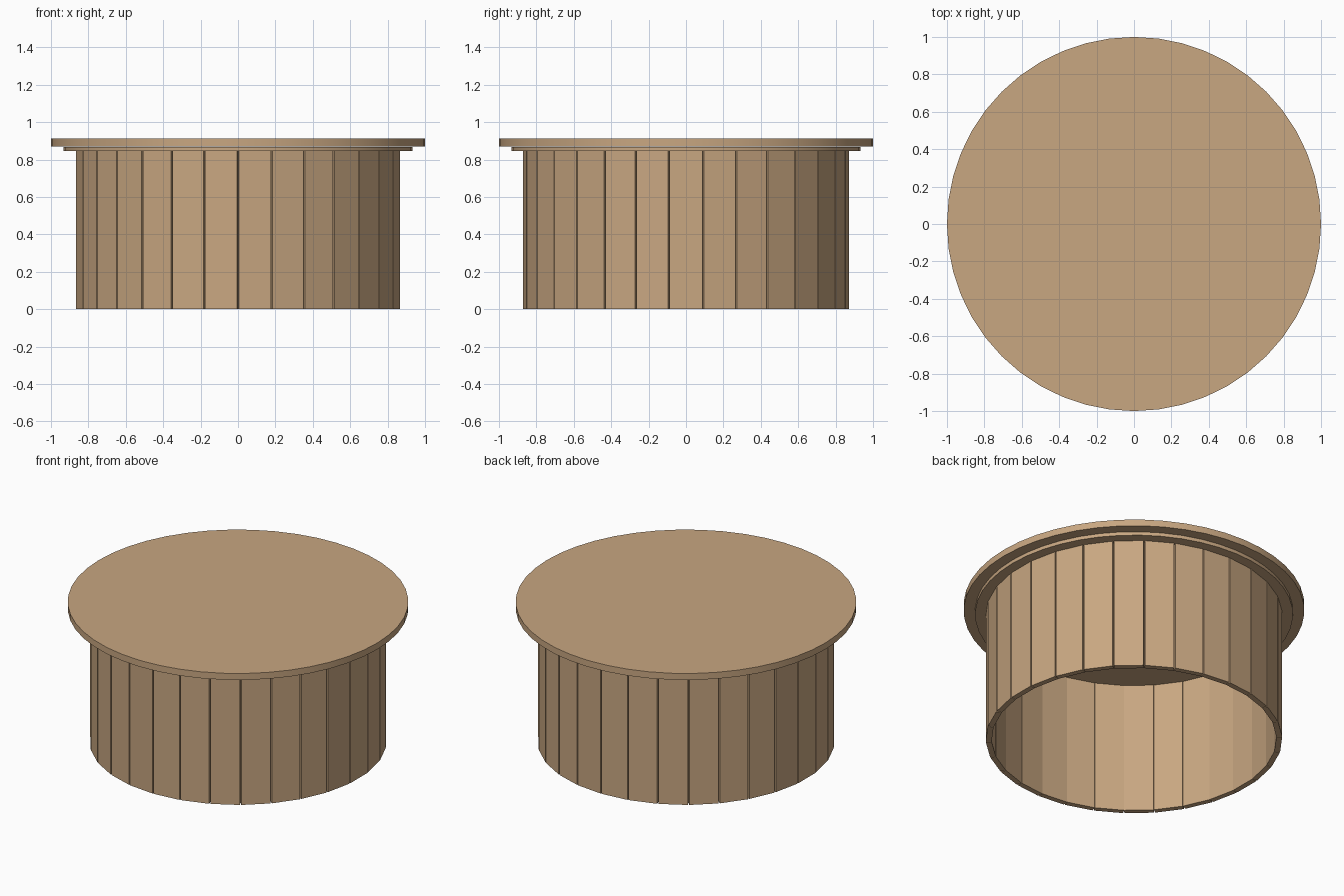
import bpy, bmesh, math

if "Cube" in bpy.data.objects:
    bpy.data.objects.remove(bpy.data.objects["Cube"])

wood = bpy.data.materials.new("light_wood")
wood.diffuse_color = (0.58, 0.385, 0.22, 1)
wood.use_nodes = True
wood.node_tree.nodes["Principled BSDF"].inputs["Base Color"].default_value = wood.diffuse_color


def finish(name, bm):
    bmesh.ops.recalc_face_normals(bm, faces=bm.faces)
    me = bpy.data.meshes.new(name)
    bm.to_mesh(me)
    bm.free()
    me.materials.append(wood)
    ob = bpy.data.objects.new(name, me)
    bpy.context.collection.objects.link(ob)
    return ob


def disc(name, radius, z0, z1, sides=48):
    bpy.ops.mesh.primitive_cylinder_add(vertices=sides, radius=radius, depth=z1 - z0,
                                        location=(0, 0, (z0 + z1) / 2))
    ob = bpy.context.object
    ob.name = name
    ob.data.materials.append(wood)
    bpy.ops.object.shade_smooth_by_angle(angle=math.radians(30))


# Table top and the thinner stepped disc beneath it
disc("table_top", 1.0, 0.87, 0.912)
disc("under_top", 0.933, 0.845, 0.868)

# Drum base: 30 flat upright slats, touching inside, slightly open outside
COUNT, R, THICK, HEIGHT = 30, 0.866, 0.034, 0.845
half = (R - THICK) * math.tan(math.pi / COUNT) - 0.0005
bm = bmesh.new()
for i in range(COUNT):
    a = -math.pi / 2 + (i + 0.5) * 2 * math.pi / COUNT
    ca, sa = math.cos(a), math.sin(a)
    foot = [bm.verts.new((r * ca - t * sa, r * sa + t * ca, 0))
            for r, t in ((R - THICK, -half), (R, -half), (R, half), (R - THICK, half))]
    face = bm.faces.new(foot)
    ext = bmesh.ops.extrude_face_region(bm, geom=[face], use_keep_orig=True)
    top = [g for g in ext["geom"] if isinstance(g, bmesh.types.BMVert)]
    bmesh.ops.translate(bm, verts=top, vec=(0, 0, HEIGHT))
finish("base_slats", bm)
